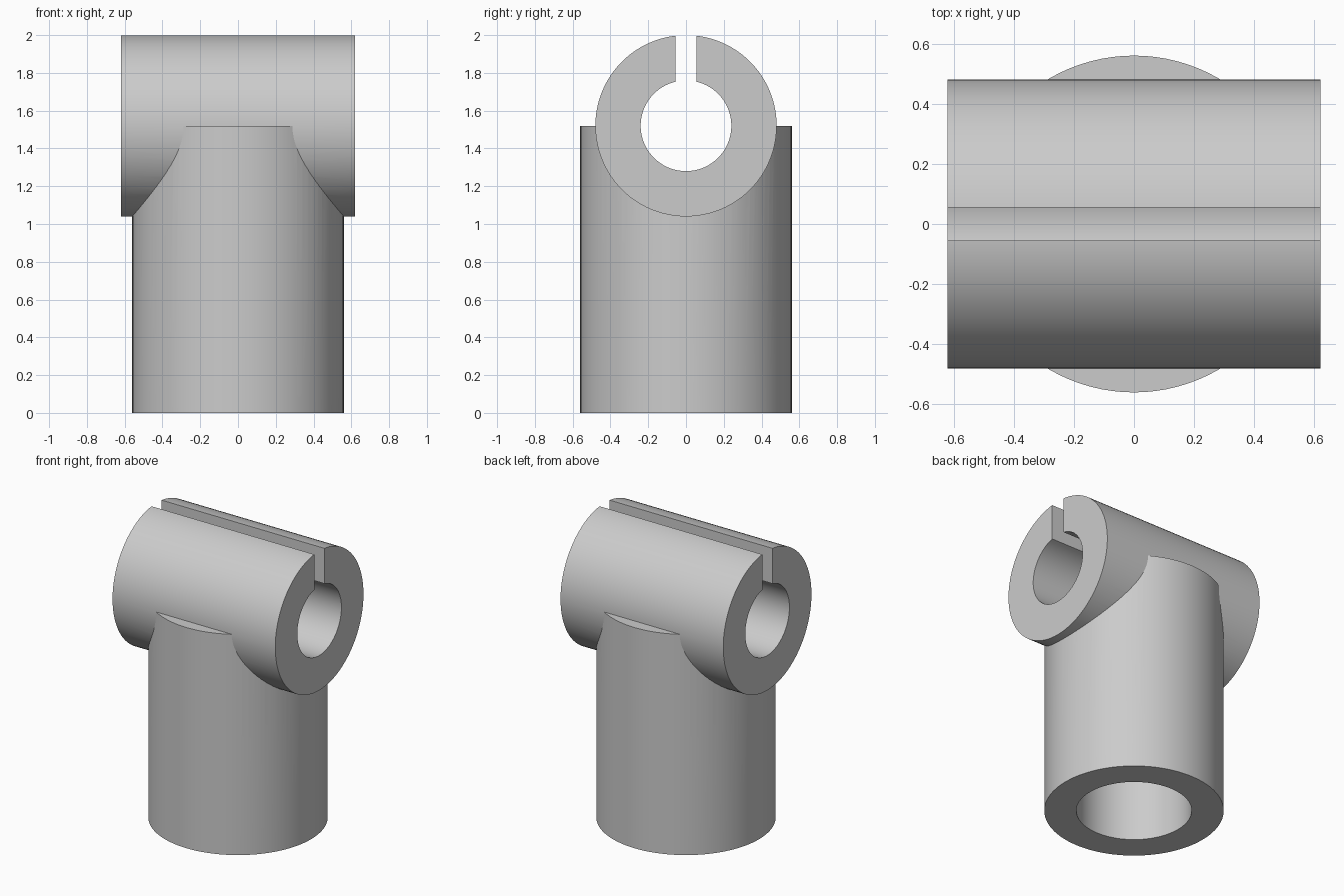
import bpy
import math

cube = bpy.data.objects.get("Cube")
if cube:
    bpy.data.objects.remove(cube, do_unlink=True)

AXIS_Z = 1.52      # height of the clamp axis
HALF_LENGTH = 0.62
SIDES = 96

grey = bpy.data.materials.new("plain_grey")
grey.use_nodes = True
colour = (0.6, 0.6, 0.6, 1)
grey.diffuse_color = colour
grey.node_tree.nodes["Principled BSDF"].inputs["Base Color"].default_value = colour


def cylinder(name, radius, length, centre_z, along_x=False):
    bpy.ops.mesh.primitive_cylinder_add(
        vertices=SIDES, radius=radius, depth=length, location=(0, 0, centre_z),
        rotation=(0, math.pi / 2 if along_x else 0, 0))
    obj = bpy.context.object
    obj.name = name
    obj.data.materials.append(grey)
    return obj


def combine(target, tool, operation):
    mod = target.modifiers.new(tool.name, "BOOLEAN")
    mod.operation = operation
    mod.solver = "EXACT"
    mod.object = tool
    bpy.context.view_layer.objects.active = target
    bpy.ops.object.modifier_apply(modifier=mod.name)
    bpy.data.objects.remove(tool, do_unlink=True)


# Upright post joined to the horizontal clamp sleeve
body = cylinder("clamp_tee_body", 0.56, AXIS_Z, AXIS_Z / 2)
sleeve = cylinder("clamp_sleeve", 0.48, 2 * HALF_LENGTH, AXIS_Z, along_x=True)
combine(body, sleeve, "UNION")

# Bore through the sleeve
bore = cylinder("sleeve_bore", 0.24, 2, AXIS_Z, along_x=True)
combine(body, bore, "DIFFERENCE")

# Slot along the top of the sleeve
bpy.ops.mesh.primitive_cube_add(size=1, location=(0, 0, AXIS_Z + 0.35))
slot = bpy.context.object
slot.name = "top_slot"
slot.scale = (2, 0.11, 0.7)
slot.data.materials.append(grey)
combine(body, slot, "DIFFERENCE")

# Blind socket in the base of the post
socket = cylinder("post_socket", 0.36, 2, 0)
combine(body, socket, "DIFFERENCE")

# Round faces smooth, rims crisp
bpy.ops.object.select_all(action="DESELECT")
body.select_set(True)
bpy.context.view_layer.objects.active = body
bpy.ops.object.shade_smooth_by_angle(angle=math.radians(25))
